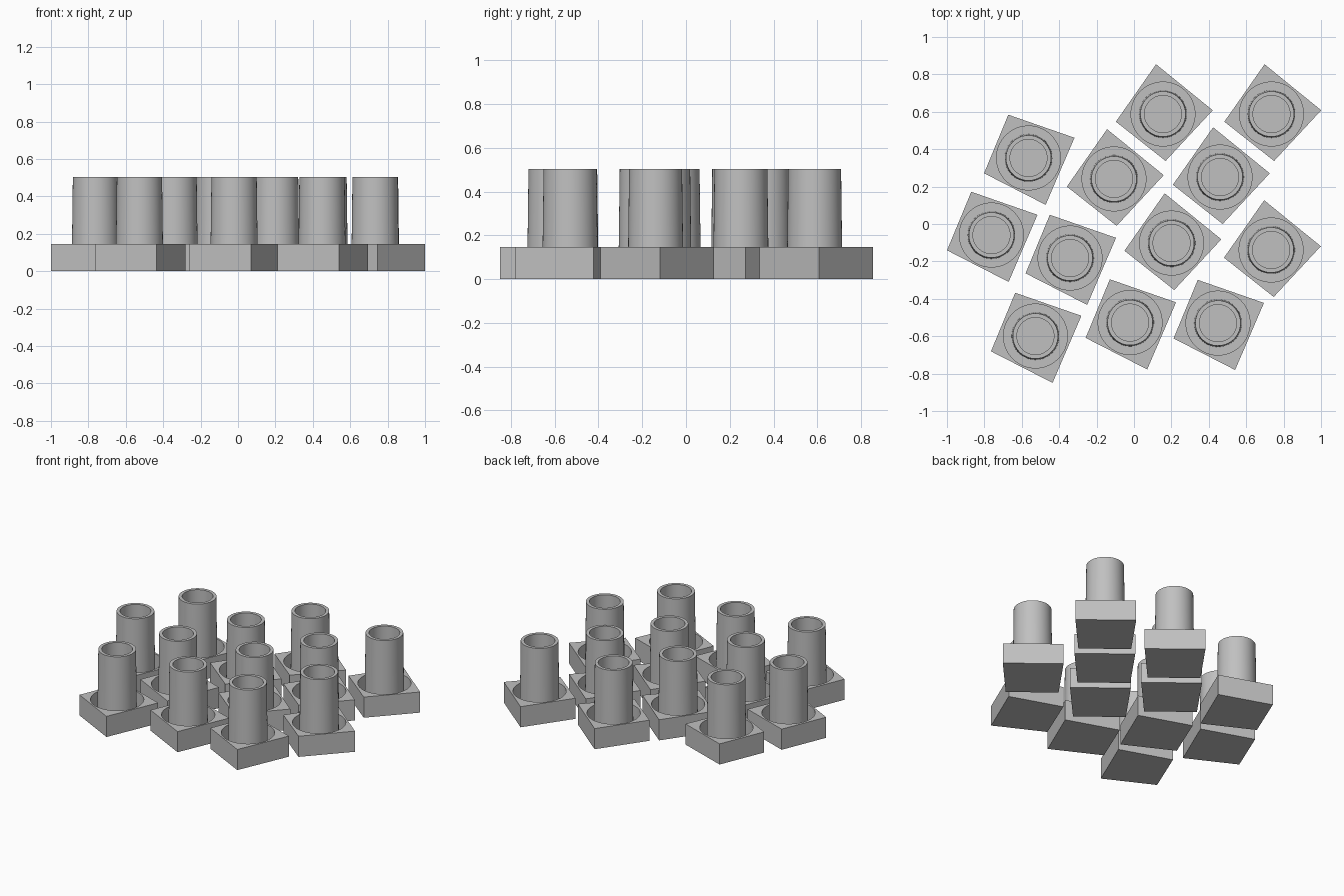
import bpy, bmesh, math
from mathutils import Matrix

if "Cube" in bpy.data.objects:
    bpy.data.objects.remove(bpy.data.objects["Cube"])

BASE_H, TUBE_TOP, FLOOR = 0.146, 0.503, 0.03
RECESS_R, SEG = 0.171, 64

grey = bpy.data.materials.new("plain grey")
grey.diffuse_color = (0.53, 0.53, 0.53, 1)
grey.use_nodes = True
grey.node_tree.nodes["Principled BSDF"].inputs["Base Color"].default_value = grey.diffuse_color


def ring(bm, r, z):
    return [bm.verts.new((r * math.cos(2 * math.pi * i / SEG),
                          r * math.sin(2 * math.pi * i / SEG), z)) for i in range(SEG)]


def bridge(bm, a, b):
    n = len(a)
    for i in range(n):
        j = (i + 1) % n
        f = bm.faces.new((a[i], a[j], b[j], b[i]))
        f.smooth = n > 4


def finish(bm, name):
    bmesh.ops.recalc_face_normals(bm, faces=bm.faces)
    # keep the rims crisp
    for e in bm.edges:
        if len(e.link_faces) == 2:
            e.smooth = e.calc_face_angle() < math.radians(35)
    me = bpy.data.meshes.new(name)
    bm.to_mesh(me)
    bm.free()
    me.materials.append(grey)
    return me


# Slightly uneven four-sided block with a round recess in its top
def make_base():
    bm = bmesh.new()
    outline = [(-0.037, 0.266), (0.266, 0.02), (0.014, -0.251), (-0.252, -0.041)]
    low = [bm.verts.new((x, y, 0)) for x, y in outline]
    high = [bm.verts.new((x, y, BASE_H)) for x, y in outline]
    bm.faces.new(low)
    bridge(bm, low, high)
    rim, floor = ring(bm, RECESS_R, BASE_H), ring(bm, RECESS_R, FLOOR)
    bridge(bm, rim, floor)
    bm.faces.new(floor)
    bm.edges.ensure_lookup_table()
    loops = [bm.edges.get((l[i - 1], l[i])) for l in (high, rim) for i in range(len(l))]
    bmesh.ops.triangle_fill(bm, edges=loops, use_beauty=True, normal=(0, 0, 1))
    return finish(bm, "base")


# Slightly tapered open tube standing in the recess
def make_tube():
    bm = bmesh.new()
    profile = [(0.127, FLOOR), (0.121, TUBE_TOP), (0.099, TUBE_TOP), (0.099, FLOOR)]
    rings = [ring(bm, r, z) for r, z in profile]
    for i in range(4):
        bridge(bm, rings[i], rings[(i + 1) % 4])
    return finish(bm, "tube")


base, tube = make_base(), make_tube()

# Two groups of units, each group sharing one turn
groups = [
    (0.0, [(0.155, 0.588), (0.735, 0.588), (-0.107, 0.241),
           (0.46, 0.251), (0.201, -0.102), (0.733, -0.139)]),
    (-74.2, [(-0.564, 0.353), (-0.762, -0.059), (-0.342, -0.182),
             (-0.527, -0.599), (-0.021, -0.527), (0.449, -0.53)]),
]
n = 0
for angle, spots in groups:
    for x, y in spots:
        n += 1
        place = Matrix.Translation((x, y, 0)) @ Matrix.Rotation(math.radians(angle), 4, 'Z')
        for me in (base, tube):
            ob = bpy.data.objects.new(f"{me.name}_{n}", me)
            ob.matrix_world = place
            bpy.context.collection.objects.link(ob)
